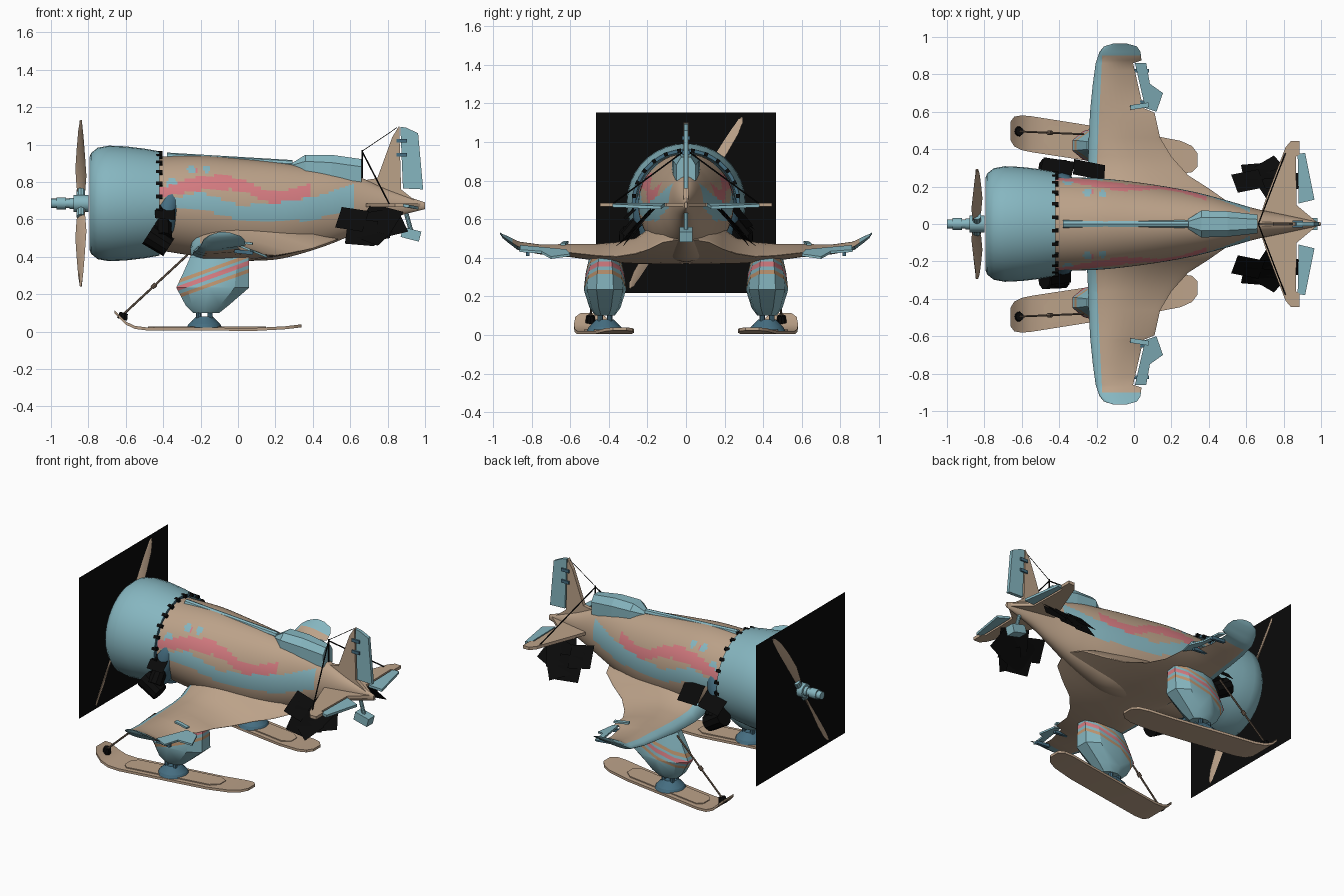
import bpy, bmesh, math
from mathutils import Vector, Matrix, Euler

if "Cube" in bpy.data.objects:
    bpy.data.objects.remove(bpy.data.objects["Cube"], do_unlink=True)


def material(name, r, g, b):
    m = bpy.data.materials.new(name)
    m.use_nodes = True
    m.diffuse_color = (r, g, b, 1)
    m.node_tree.nodes["Principled BSDF"].inputs["Base Color"].default_value = (r, g, b, 1)
    return m


TAN = material("tan", 0.50, 0.36, 0.25)
TEAL = material("teal", 0.24, 0.47, 0.53)
PINK = material("pink", 0.67, 0.20, 0.22)
NAVY = material("dark blue", 0.06, 0.155, 0.22)
BLACK = material("black", 0.003, 0.003, 0.003)
ORANGE = material("orange tan", 0.52, 0.30, 0.16)
BROWN = material("dark brown", 0.17, 0.12, 0.085)


def finish(name, bm, mats, rule=None, cuts=(), mirror=False, smooth=35):
    """Cut along paint lines, colour faces by rule, and link the object."""
    for co, no in cuts:
        bmesh.ops.bisect_plane(bm, geom=bm.verts[:] + bm.edges[:] + bm.faces[:],
                               plane_co=co, plane_no=no)
    bmesh.ops.recalc_face_normals(bm, faces=bm.faces[:])
    for f in bm.faces:
        f.smooth = smooth > 0
        if rule:
            f.material_index = rule(f.calc_center_median(), f.normal)
    me = bpy.data.meshes.new(name)
    bm.to_mesh(me)
    bm.free()
    if smooth:
        me.set_sharp_from_angle(angle=math.radians(smooth))
    for m in mats:
        me.materials.append(m)
    ob = bpy.data.objects.new(name, me)
    bpy.context.scene.collection.objects.link(ob)
    if mirror:
        ob.modifiers.new("Mirror", "MIRROR").use_axis = (False, True, False)
    return ob


def loft(rings, bm=None, caps=True):
    bm = bm or bmesh.new()
    rows = [[bm.verts.new(p) for p in r] for r in rings]
    n = len(rows[0])
    for a, b in zip(rows, rows[1:]):
        for i in range(n):
            bm.faces.new((a[i], a[(i + 1) % n], b[(i + 1) % n], b[i]))
    if caps:
        bm.faces.new(rows[0])
        bm.faces.new(rows[-1])
    return bm


def plate(points, half, bm=None):
    d = Vector(half)
    return loft([[Vector(p) - d for p in points], [Vector(p) + d for p in points]], bm)


def box(bm, centre, size, rot=(0, 0, 0)):
    mat = Matrix.LocRotScale(Vector(centre), Euler(rot), Vector(size))
    bmesh.ops.create_cube(bm, size=1, matrix=mat)


def tube(bm, a, b, r1, r2=None, seg=10):
    a, b = Vector(a), Vector(b)
    q = (b - a).to_track_quat('Z', 'Y').to_matrix().to_4x4()
    bmesh.ops.create_cone(bm, cap_ends=True, segments=seg, radius1=r1, radius2=r1 if r2 is None else r2,
                          depth=(b - a).length, matrix=Matrix.Translation((a + b) / 2) @ q)


def curve(keys, t):
    """Smooth interpolation of table rows, keyed on the first column."""
    i = max(k for k in range(len(keys) - 1) if k == 0 or keys[k][0] <= t)
    a, b = keys[i], keys[i + 1]
    p, q = keys[max(i - 1, 0)], keys[min(i + 2, len(keys) - 1)]
    h = b[0] - a[0]
    s = (t - a[0]) / h
    out = []
    for c in range(1, len(a)):
        m0 = (b[c] - p[c]) / (b[0] - p[0]) * h
        m1 = (q[c] - a[c]) / (q[0] - a[0]) * h
        out.append((2*s**3 - 3*s*s + 1) * a[c] + (s**3 - 2*s*s + s) * m0
                   + (3*s*s - 2*s**3) * b[c] + (s**3 - s*s) * m1)
    return out


def circle(x, hw, zb, zt, n):
    zc, hz = (zb + zt) / 2, (zt - zb) / 2
    return [(x, hw * math.cos(2*math.pi*i/n), zc + hz * math.sin(2*math.pi*i/n)) for i in range(n)]


AXIS = 0.685

# Fuselage with painted waves and spots (rows: x, half width, bottom, top)
BODY = [(-0.46, .25, .44, .935), (-.2, .245, .40, .94), (0, .225, .38, .925), (.2, .195, .385, .905),
        (.35, .165, .42, .885), (.5, .125, .47, .865), (.65, .082, .535, .825), (.8, .05, .60, .76), (1, .008, .655, .69)]
PINK_WAVE = [(-.43, .71, .76), (-.2, .755, .83), (0, .755, .82), (.18, .69, .75), (.39, .72, .79)]
TEAL_WAVE = [(-.38, .65, .70), (-.2, .65, .74), (0, .60, .68), (.2, .59, .69), (.4, .60, .72), (.62, .66, .79)]
SPOTS = [(-.35, .79, .03, 1), (-.25, .865, .022, 1), (-.17, .87, .02, 1), (-.15, .665, .022, 2), (-.23, .86, .012, 2)]


def body_paint(c, n):
    for keys, idx in ((PINK_WAVE, 2), (TEAL_WAVE, 1)):
        if keys[0][0] < c.x < keys[-1][0]:
            lo, hi = curve(keys, c.x)
            if lo < c.z < hi:
                return idx
    for x, z, r, idx in SPOTS:
        if (c.x - x)**2 + (c.z - z)**2 < r * r:
            return idx
    return 0


xs = [-.46 + 1.46 * i / 150 for i in range(151)]
finish("fuselage", loft([circle(x, *curve(BODY, x), 88) for x in xs]), [TAN, TEAL, PINK], body_paint, smooth=50)

# Engine cowling, dark core and flap tabs
cowl = [(-.75, .19), (-.78, .22), (-.795, .245), (-.785, .27), (-.75, .298), (-.69, .309),
        (-.6, .305), (-.5, .293), (-.42, .279), (-.42, .262), (-.5, .25)]
finish("cowling", loft([circle(x, r, AXIS - r, AXIS + r, 36) for x, r in cowl]), [TEAL, NAVY],
       lambda c, n: int(abs(n.x) > .99 and c.x > -.6 or c.x > -.77 and (c.yz - Vector((0, AXIS))).length < .2))
bm = bmesh.new()
tube(bm, (-.5, 0, AXIS), (-.42, 0, AXIS), .262, .25, 36)
finish("engine_core", bm, [NAVY])
bm = bmesh.new()
for i in range(14):
    a = math.pi * (i - .5) / 12
    box(bm, (-.42, .272 * math.cos(a), AXIS + .272 * math.sin(a)), (.035, .02, .02), (a, 0, 0))
finish("cowl_flap_tabs", bm, [BLACK], smooth=0)

# Side scoops and exhausts
bm = bmesh.new()
bmesh.ops.create_uvsphere(bm, u_segments=16, v_segments=10, radius=1,
                          matrix=Matrix.LocRotScale(Vector((-.39, .19, .61)), Euler((0, .3, 0)), Vector((.07, .085, .17))))
finish("side_scoop", bm, [NAVY], mirror=True)
bm = bmesh.new()
tube(bm, (-.48, .29, .52), (-.37, .29, .45), .06, .055, 10)
tube(bm, (-.40, .24, .58), (-.40, .30, .50), .045, .05, 10)
finish("exhaust_pipe", bm, [BLACK], mirror=True)

# Propeller
bm = bmesh.new()
for side in (0, math.pi):
    turn = Matrix.Translation((-.84, 0, AXIS)) @ Matrix.Rotation(side - .58, 4, 'X')
    rings = []
    for r, w, pitch in ((.03, .02, 50), (.1, .032, 48), (.2, .046, 40), (.33, .044, 30), (.45, .034, 24), (.51, .018, 20), (.53, .004, 20)):
        m = turn @ Matrix.Rotation(math.radians(90 - pitch), 4, 'Z')
        rings.append([m @ Vector(p + (r,)) for p in ((-w, 0), (0, .007), (w, 0), (0, -.007))])
    loft(rings, bm)
finish("propeller_blades", bm, [TAN], smooth=50)
bm = bmesh.new()
for a, b, r in ((-.88, -.80, .045), (-.90, -.87, .03), (-1.0, -.90, .025), (-.97, -.92, .032)):
    tube(bm, (a, 0, AXIS), (b, 0, AXIS), r, seg=12)
for s in (-1, 1):
    tube(bm, (-.84, 0, AXIS), (-.84, s * .045, AXIS + s * .07), .024)
finish("propeller_hub", bm, [TEAL])


def panel(bm, centre, w, h, rot):
    m = Matrix.LocRotScale(Vector(centre), Euler(rot), Vector((w, h, 1)))
    bmesh.ops.create_grid(bm, x_segments=1, y_segments=1, size=.5, matrix=m)


bm = bmesh.new()
panel(bm, (-.84, 0, AXIS), .935, .935, (0, math.pi / 2, 0))
finish("propeller_disc", bm, [BLACK], smooth=0)

# Dark panels beside the tail and the nose
bm = bmesh.new()
for x, y, z, size, tilt, spin in ((.61, .23, .60, .15, -.85, .2), (.70, .25, .56, .19, -.95, -.2), (.76, .22, .60, .19, -.8, .35),
                                  (.66, .28, .53, .16, -1.0, .1), (.82, .24, .57, .14, -.9, -.3), (.73, .29, .52, .14, -.75, .5)):
    panel(bm, (x, y, z), size, size, (tilt, 0, spin * .3))
    bmesh.ops.rotate(bm, verts=bm.verts[-4:], cent=(x, y, z),
                     matrix=Matrix.Rotation(spin, 3, Vector((0, -math.sin(tilt), math.cos(tilt)))))
finish("tail_panels", bm, [BLACK], mirror=True, smooth=0)
bm = bmesh.new()
panel(bm, (-.39, -.28, .64), .11, .11, (.8, .1, .1))
panel(bm, (-.24, .29, .61), .17, .13, (-.9, .1, -.2))
panel(bm, (-.41, .30, .60), .17, .13, (-.8, -.1, -.15))
finish("nose_panels", bm, [BLACK], smooth=0)

# Wings (rows: y, leading x, trailing x, bottom, top, trailing z)
WING = [(0, -.25, .55, .355, .56, .50), (.12, -.255, .50, .355, .60, .48), (.19, -.255, .40, .357, .55, .445),
        (.26, -.25, .29, .362, .50, .42), (.36, -.245, .20, .37, .48, .405), (.46, -.242, .14, .38, .472, .41),
        (.595, -.235, .11, .40, .47, .425), (.62, -.233, .05, .402, .47, .43), (.75, -.22, .02, .415, .468, .43),
        (.86, -.205, -.005, .435, .482, .455), (.875, -.20, .04, .44, .487, .46), (.92, -.185, .035, .475, .51, .49),
        (.95, -.16, .015, .50, .522, .51), (.965, -.11, -.04, .525, .532, .528)]


def wing_ring(y, le, te, zb, zt, zte):
    def point(u, top):
        t = zt - zb
        z = zb + (zte - zb) * u * u + .35 * t * (1 - u)**10
        return (le + (te - le) * u, y, z + top * t * (.02 + .95 * math.sin(math.pi * min(u, 1)**.6)**.9))
    us = [(1 - math.cos(math.pi * i / 14)) / 2 for i in range(15)]
    return [point(u, 1) for u in reversed(us)] + [point(u, 0) for u in us]


def wing_paint(c, n):
    return int(c.y > .9 or c.y > .82 and n.z < 0 or c.x - .05 * c.y < -.215)


finish("wings", loft([wing_ring(*r) for r in WING]), [TAN, TEAL], wing_paint,
       cuts=[((-.215, 0, 0), (1, -.05, 0)), ((0, .9, 0), (0, 1, 0)), ((0, .82, 0), (0, 1, 0))], mirror=True, smooth=40)
aileron = [(.005, .86), (.065, .862), (.085, .75), (.155, .70), (.12, .60), (.06, .62)]
bm = plate([(x, y, .462 - .4 * x) for x, y in aileron], (0, 0, .006))
box(bm, (.03, .63, .475), (.1, .025, .012), (0, .1, .15))
finish("ailerons", bm, [TEAL], mirror=True, smooth=0)
bm = bmesh.new()
for y in (.65, .82):
    box(bm, (.03, y, .425), (.10, .018, .02), (0, .1, 0))
finish("aileron_hinges", bm, [NAVY], mirror=True, smooth=0)

# Tail surfaces
bm = plate([(.66, 0, .675), (.71, .15, .675), (.81, .41, .675), (.84, .445, .675), (.885, .445, .675),
            (.885, .37, .675), (.865, .36, .675), (.87, .10, .675), (.99, 0, .675)], (0, 0, .01))
finish("stabilizers", bm, [TAN], mirror=True, smooth=0)
elevator = [(.875, .375, .675), (.915, .38, .67), (.965, .13, .66), (.88, .11, .675)]
finish("elevators", plate(elevator, (0, 0, .008)), [TEAL], mirror=True, smooth=0)
bm = plate([(.62, 0, .80), (.745, 0, .82), (.825, 0, 1.04), (.862, 0, 1.10), (.872, 0, .76), (.96, 0, .69), (.7, 0, .65)], (0, .012, 0))
finish("fin", bm, [TAN], smooth=0)
bm = plate([(.868, 0, 1.095), (.90, 0, 1.09), (.963, 0, 1.06), (.99, 0, .76), (.882, 0, .765)], (0, .011, 0))
finish("rudder", bm, [TEAL], smooth=0)
bm = bmesh.new()
for z in (1.02, .945):
    box(bm, (.875, 0, z), (.055, .04, .02))
finish("rudder_hinges", bm, [NAVY], smooth=0)
bm = bmesh.new()
box(bm, (.925, 0, .52), (.10, .065, .055), (0, .25, 0))
tube(bm, (.90, 0, .63), (.93, 0, .52), .012)
finish("tail_wheel_fairing", bm, [TEAL], smooth=0)

# Canopy, spine tube, mast and aerial wires
rings = [[(x, h, b), (x, h, (b + t * 2) / 3), (x, h * .5, t), (x, -h * .5, t), (x, -h, (b + t * 2) / 3), (x, -h, b)]
         for x, h, b, t in ((.28, .02, .87, .895), (.36, .072, .84, .945), (.50, .068, .82, .945), (.66, .05, .80, .922))]
finish("canopy", loft(rings), [TEAL], smooth=0)
bm = bmesh.new()
tube(bm, (-.38, 0, .935), (.29, 0, .897), .022, .02, 8)
finish("spine_tube", bm, [TEAL])
bm = bmesh.new()
tube(bm, (.665, 0, .82), (.665, 0, .97), .005, seg=6)
tube(bm, (.665, 0, .96), (.81, .38, .68), .004, seg=6)
tube(bm, (.665, 0, .965), (.85, 0, 1.09), .002, seg=5)
finish("aerial_wires", bm, [BLACK], mirror=True)

# Striped leg fairings
rings = []
for z, x0, x1, w in ((.10, -.24, -.10, .05), (.14, -.28, -.05, .08), (.235, -.33, .06, .11), (.32, -.29, .06, .10), (.41, -.25, .06, .08)):
    xc, hx = (x0 + x1) / 2, (x1 - x0) / 2
    rings.append([(xc + hx * a, .42 + w * b, z) for a, b in
                  ((1, .4), (.6, .85), (-.1, 1), (-.7, .7), (-1, .25), (-1, -.25), (-.7, -.7), (-.1, -1), (.6, -.85), (1, -.4))])
STRIPES = [.175, .195, .215, .24, .255, .275]


def stripe_paint(c, n):
    band = sum(c.z - .36 * (c.x + .33) > s for s in STRIPES)
    return (0, 2, 0, 1, 0, 2, 0)[band]


finish("leg_fairings", loft(rings), [TEAL, PINK, ORANGE], stripe_paint,
       cuts=[((-.33, 0, s), (-.36, 0, 1)) for s in STRIPES], mirror=True, smooth=25)

# Skis, pedestals and rigging
SKI = [(-.66, .05, .105), (-.64, .08, .085), (-.60, .093, .045), (-.55, .096, .022), (-.48, .096, .013), (.1, .094, .012),
       (.25, .088, .02), (.31, .07, .027), (.34, .035, .031)]
ski_y = lambda x: .395 - .155 * x
rings = [[(x, ski_y(x) + s * w, z + d) for s, d in ((1, -.008), (1, .008), (-1, .008), (-1, -.008))] for x, w, z in SKI]
bm = loft(rings)
ridge = [(-.48, .03), (-.45, .065), (.1, .065), (.15, .03)]
plate([(x, ski_y(x) + w, .022) for x, w in ridge] + [(x, ski_y(x) - w, .022) for x, w in reversed(ridge)], (0, 0, .005), bm)
finish("skis", bm, [TAN], mirror=True)
bm = bmesh.new()
tube(bm, (-.18, .42, .02), (-.18, .42, .04), .095, .085, 16)
tube(bm, (-.18, .42, .04), (-.18, .42, .08), .085, .045, 16)
for dx in (-.03, .03):
    for dy in (-.025, .025):
        tube(bm, (-.18 + dx, .42 + dy, .07), (-.18 + dx, .42 + dy, .13), .014, seg=8)
finish("ski_pedestals", bm, [NAVY], mirror=True)
bm = bmesh.new()
tube(bm, (-.62, .495, .085), (-.27, .48, .41), .006, seg=6)
tube(bm, (-.46, .488, .234), (-.44, .487, .253), .012, seg=8)
finish("ski_cables", bm, [BROWN], mirror=True)
bm = bmesh.new()
tube(bm, (-.62, .495, .065), (-.61, .495, .10), .028, .022, 10)
finish("cable_anchors", bm, [BLACK], mirror=True)
